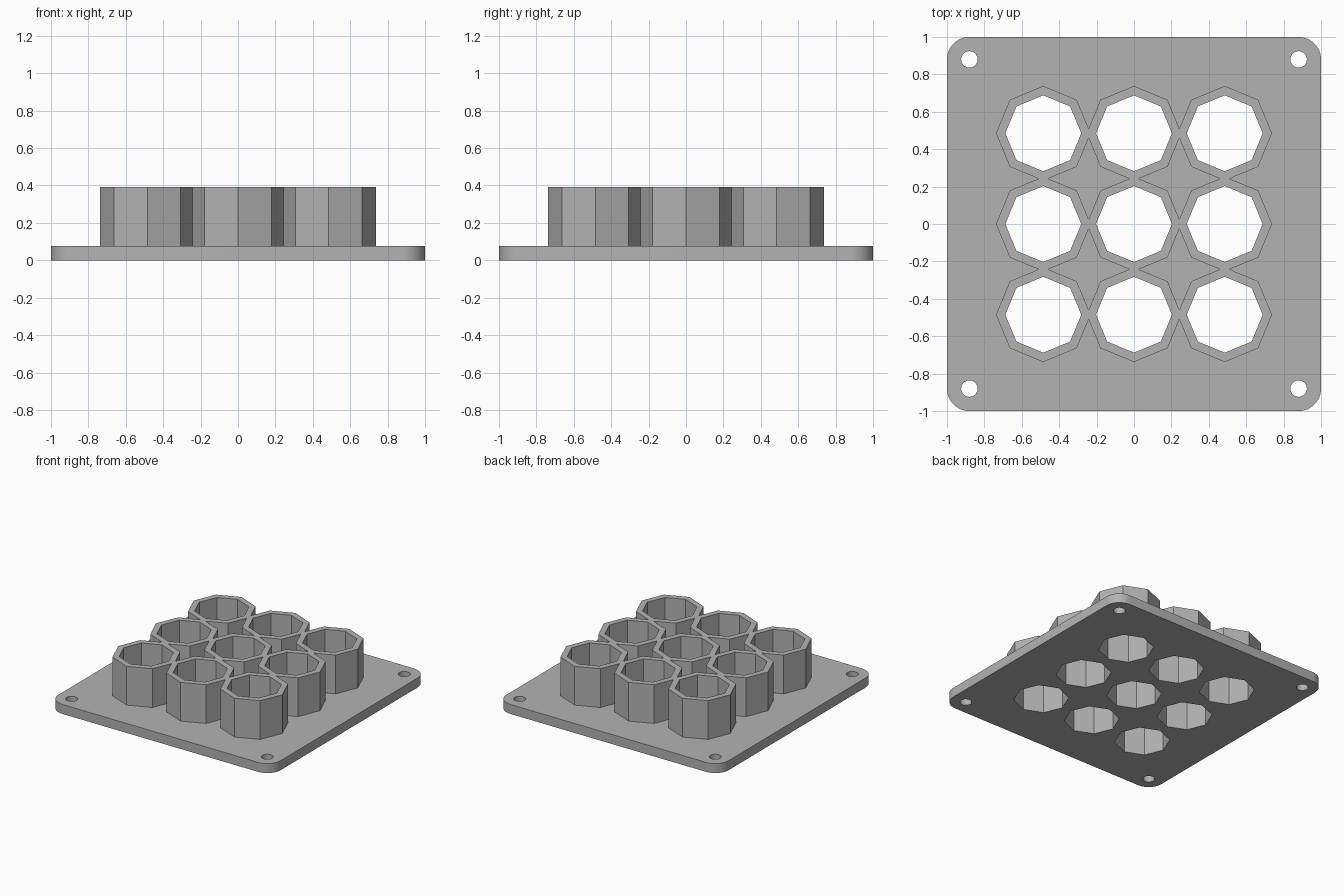
import bpy
import bmesh
from math import cos, sin, pi, radians

PLATE_TOP, SOCKET_TOP = 0.077, 0.392
PITCH = 0.485
OUTER_R, INNER_R = 0.253, 0.203
CORNER, CORNER_R, SCREW_R = 0.88, 0.12, 0.044

cube = bpy.data.objects.get("Cube")
if cube:
    bpy.data.objects.remove(cube, do_unlink=True)

grey = bpy.data.materials.new("plain grey")
grey.use_nodes = True
colour = (0.45, 0.45, 0.45, 1)
grey.diffuse_color = colour
grey.node_tree.nodes["Principled BSDF"].inputs["Base Color"].default_value = colour


def arc(cx, cy, r, start, sweep, steps):
    return [(cx + r * cos(start + sweep * i / steps),
             cy + r * sin(start + sweep * i / steps)) for i in range(steps)]


def prism(name, outline, z0, z1):
    """Solid straight-sided block from a flat outline."""
    bm = bmesh.new()
    face = bm.faces.new([bm.verts.new((x, y, z0)) for x, y in outline])
    top = bmesh.ops.extrude_face_region(bm, geom=[face])["geom"]
    bmesh.ops.translate(bm, vec=(0, 0, z1 - z0),
                        verts=[v for v in top if isinstance(v, bmesh.types.BMVert)])
    bmesh.ops.recalc_face_normals(bm, faces=bm.faces)
    mesh = bpy.data.meshes.new(name)
    bm.to_mesh(mesh)
    bm.free()
    mesh.materials.append(grey)
    obj = bpy.data.objects.new(name, mesh)
    bpy.context.collection.objects.link(obj)
    return obj


def combine(body, tool, operation):
    """Apply a boolean and discard the tool."""
    mod = body.modifiers.new("combine", 'BOOLEAN')
    mod.object, mod.operation, mod.solver = tool, operation, 'EXACT'
    bpy.context.view_layer.objects.active = body
    bpy.ops.object.modifier_apply(modifier=mod.name)
    bpy.data.objects.remove(tool, do_unlink=True)


# Rounded base plate
outline = []
for i, (sx, sy) in enumerate([(1, 1), (-1, 1), (-1, -1), (1, -1)]):
    outline += arc(sx * CORNER, sy * CORNER, CORNER_R, i * pi / 2, pi / 2, 12)
    end = (i + 1) * pi / 2
    outline.append((sx * CORNER + CORNER_R * cos(end), sy * CORNER + CORNER_R * sin(end)))
plate = prism("socket_plate", outline, 0, PLATE_TOP)

# Octagonal sockets, merged where their corners overlap
centres = [(i * PITCH, j * PITCH) for i in (-1, 0, 1) for j in (-1, 0, 1)]
for x, y in centres:
    combine(plate, prism("socket", arc(x, y, OUTER_R, 0, 2 * pi, 8), 0.03, SOCKET_TOP), 'UNION')

# Octagonal bores through sockets and plate
for x, y in centres:
    combine(plate, prism("bore", arc(x, y, INNER_R, 0, 2 * pi, 8), -0.1, 0.5), 'DIFFERENCE')

# Corner screw holes
for x in (-CORNER, CORNER):
    for y in (-CORNER, CORNER):
        combine(plate, prism("screw_hole", arc(x, y, SCREW_R, 0, 2 * pi, 32), -0.1, 0.5), 'DIFFERENCE')

# Round edges smooth, octagon edges crisp
bpy.ops.object.select_all(action='DESELECT')
plate.select_set(True)
bpy.context.view_layer.objects.active = plate
bpy.ops.object.shade_smooth_by_angle(angle=radians(30))
